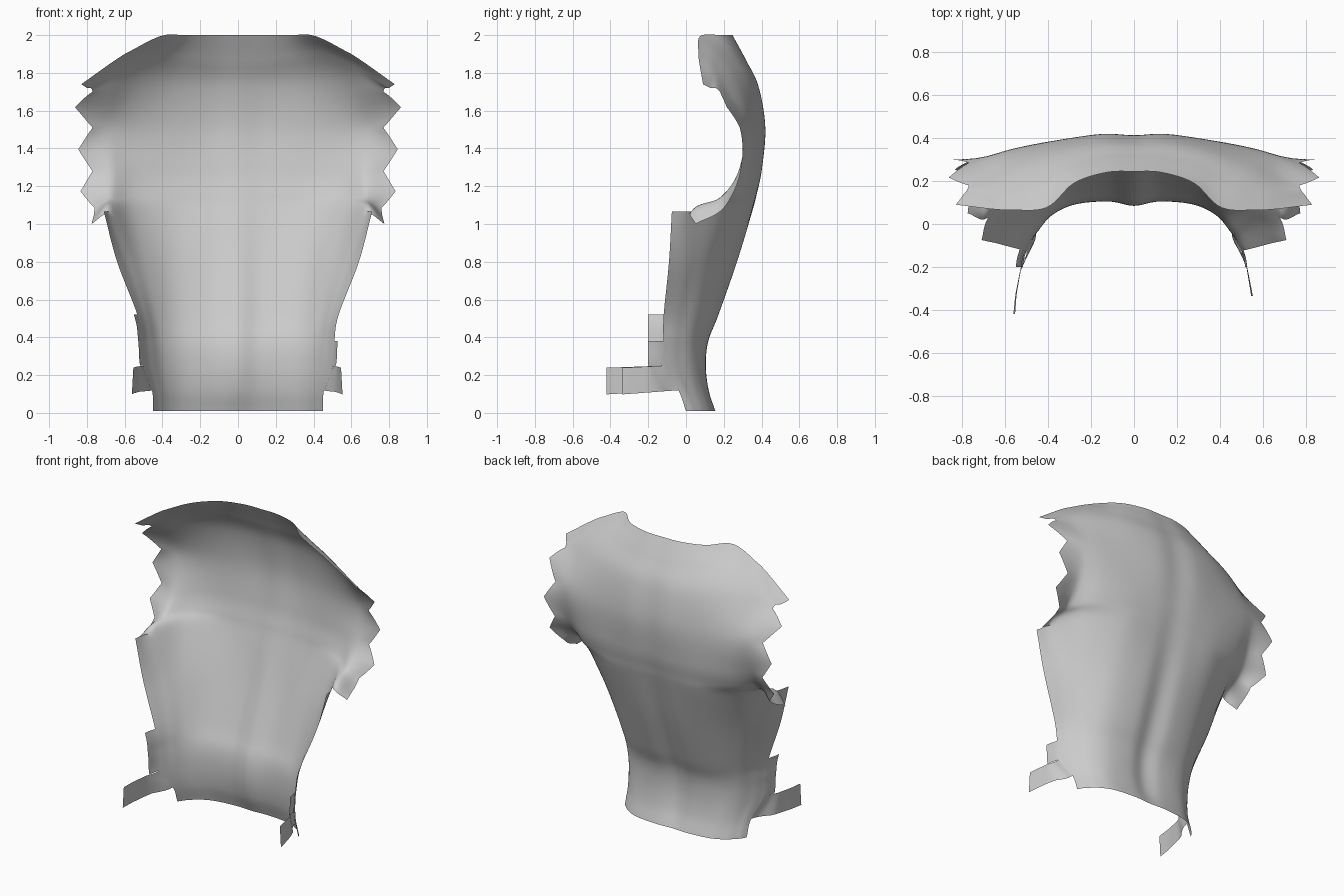
import bpy, bmesh, math
from mathutils import Vector as V

if "Cube" in bpy.data.objects:
    bpy.data.objects.remove(bpy.data.objects["Cube"])

# Key cross-sections of the torso, spine -> side edge: z, then (x, y) pairs
LOWER = [
    (0.01, [(0, .15), (.12, .155), (.27, .138), (.36, .098), (.42, .045), (.45, 0)]),
    (0.12, [(0, .105), (.12, .12), (.28, .104), (.37, .06), (.43, .0), (.455, -.04)]),
    (0.25, [(0, .085), (.12, .105), (.28, .09), (.39, .035), (.46, -.05), (.5, -.12)]),
    (0.38, [(0, .097), (.12, .118), (.29, .097), (.405, .035), (.472, -.05), (.51, -.12)]),
    (0.52, [(0, .15), (.13, .172), (.31, .14), (.43, .06), (.495, -.035), (.533, -.118)]),
    (0.80, [(0, .253), (.14, .27), (.34, .23), (.49, .13), (.585, .015), (.64, -.09)]),
    (1.065, [(0, .34), (.15, .35), (.36, .325), (.56, .215), (.68, .03), (.71, -.075)]),
]
# Key rows of the shoulders, spine -> sleeve edge: (x, y, z)
UPPER = [
    [(0, .368, 1.165), (.15, .376, 1.165), (.36, .356, 1.165), (.555, .29, 1.16), (.675, .18, 1.14), (.76, .20, 1.085)],
    [(0, .396, 1.29), (.15, .401, 1.29), (.36, .38, 1.29), (.54, .338, 1.29), (.665, .28, 1.28), (.77, .29, 1.28)],
    [(0, .413, 1.51), (.15, .419, 1.51), (.36, .388, 1.51), (.55, .35, 1.51), (.68, .315, 1.51), (.77, .285, 1.51)],
    [(0, .378, 1.73), (.15, .382, 1.73), (.34, .345, 1.74), (.52, .275, 1.75), (.67, .21, 1.72), (.77, .18, 1.70)],
    [(0, .315, 1.87), (.14, .313, 1.87), (.31, .265, 1.89), (.46, .18, 1.90), (.63, .145, 1.83), (.80, .13, 1.72)],
    [(0, .245, 2.0), (.13, .24, 2.0), (.28, .19, 2.0), (.41, .075, 1.995), (.60, .065, 1.9), (.83, .09, 1.74)],
]
SLEEVE_START = V((.775, .05, 1.0))
TOOTH = [0, .07, .075, .095, 0, 0]   # jag depth between sleeve keys
NV, NU = 8, 6                        # subdivisions per key interval


def cr(p0, p1, p2, p3, t):
    return 0.5 * (2 * p1 + (p2 - p0) * t + (2 * p0 - 5 * p1 + 4 * p2 - p3) * t * t
                  + (3 * p1 - p0 - 3 * p2 + p3) * t ** 3)


def spline(pts, n, first=None):
    """Smooth curve through pts; 'first' is the neighbour before the start."""
    p = [first or 2 * pts[0] - pts[1]] + list(pts) + [2 * pts[-1] - pts[-2]]
    out = [cr(*p[i:i + 4], k / n) for i in range(len(pts) - 1) for k in range(n)]
    return out + [pts[-1].copy()]


def add_grid(bm, rows, side):
    """Quad sheet through rows of points; side = 1 right, -1 left."""
    vs = [[bm.verts.new((p.x * side, p.y, p.z)) for p in r] for r in rows]
    for a, b in zip(vs, vs[1:]):
        for i in range(len(a) - 1):
            bm.faces.new((a[i], a[i + 1], b[i + 1], b[i]))


low = [[V((x, y, z)) for x, y in pts] for z, pts in LOWER]
up = [[V(p) for p in r] for r in UPPER]
rows = low + up
seam = (len(low) - 1) * NV

# Dense vertical curves: five shared columns, plus torso side and sleeve edge
cols = [spline([r[c] for r in rows], NV) for c in range(5)]
side_edge = spline([r[5] for r in low], NV)
sleeve_edge = spline([SLEEVE_START] + [r[5] for r in up], NV)
for i, p in enumerate(sleeve_edge[:-1]):
    t = (1 - abs(2 * (i % NV) / NV - 1)) * TOOTH[i // NV]
    p.x += t
    p.y -= .2 * t if p.z > 1.5 else 0

# Horizontal curves: back panel, torso flank, sleeve
back = []
for i in range(len(cols[0])):
    pts = [c[i] for c in cols]
    back.append(spline(pts, NU, V((-pts[1].x, pts[1].y, pts[1].z))))


def outer(i, edge):
    a, b = cols[3][i], cols[4][i]
    return [cr(a, b, edge, 2 * edge - b, k / NU) for k in range(NU + 1)]


flank = [outer(i, e) for i, e in enumerate(side_edge)]
sleeve = [outer(seam + i, e) for i, e in enumerate(sleeve_edge)]

# Waist strips and small side flaps, both growing out of the side edge
WRAP = [(-.04, .455), (-.12, .5), (-.2, .527), (-.33, .553), (-.45, .565)]


def wrap_x(y):
    for (ya, xa), (yb, xb) in zip(WRAP, WRAP[1:]):
        if y >= yb:
            return xa + (xb - xa) * (ya - y) / (ya - yb)
    return WRAP[-1][1]


def strip(y_end):
    out = []
    edge = side_edge[NV:2 * NV + 1]
    for j, e in enumerate(edge):
        t = j / NV
        r = [e.copy()]
        for k in range(1, 13):
            s = k / 12
            y = e.y + (y_end - e.y) * s
            x = wrap_x(y) - .008 * s * t
            r.append(V((e.x + (x - e.x) * min(1, 3 * s), y, e.z - .022 * s * (1 - .5 * t))))
        out.append(r)
    return out


def flap(keys):
    edge = side_edge[2 * NV:(2 + keys) * NV + 1]
    return [[e, V((e.x + .012, (e.y - .2) / 2, e.z)), V((e.x + .018, -.2, e.z))] for e in edge]


bm = bmesh.new()
for s, y_end, keys in ((1, -.335, 1), (-1, -.42, 2)):
    for sheet in (back, flank, sleeve, strip(y_end), flap(keys)):
        add_grid(bm, sheet, s)
bmesh.ops.remove_doubles(bm, verts=bm.verts, dist=.0008)
bmesh.ops.recalc_face_normals(bm, faces=bm.faces)
me = bpy.data.meshes.new("garment_back")
bm.to_mesh(me)
bm.free()
ob = bpy.data.objects.new("garment_back", me)
bpy.context.collection.objects.link(ob)
bpy.context.view_layer.objects.active = ob
ob.select_set(True)
bpy.ops.object.shade_smooth_by_angle(angle=math.radians(50))
